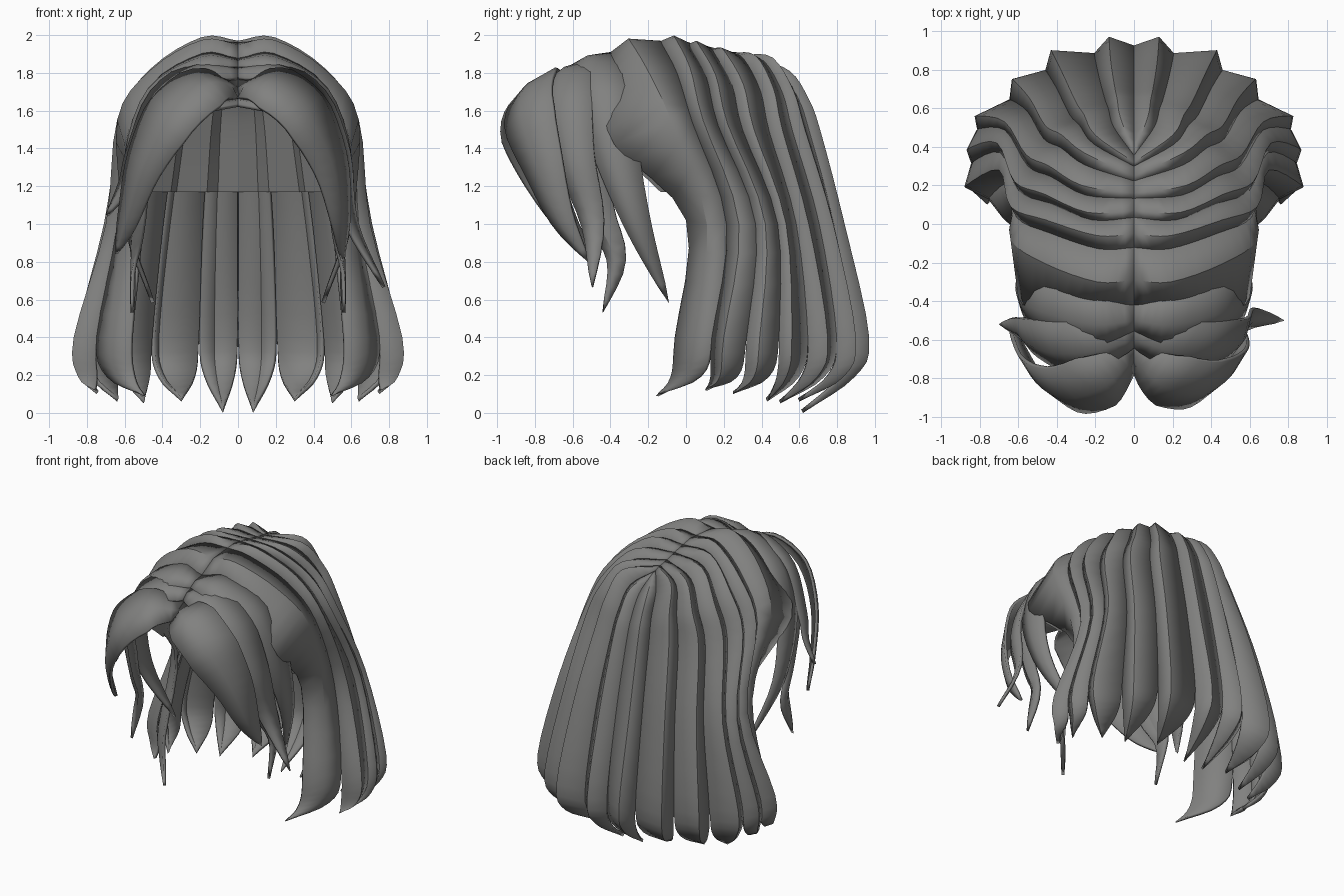
import bpy, bmesh, math
from mathutils import Vector as V

if "Cube" in bpy.data.objects:
    bpy.data.objects.remove(bpy.data.objects["Cube"])

hair = bpy.data.materials.new("dark grey hair")
hair.diffuse_color = (0.22, 0.22, 0.215, 1)
hair.use_nodes = True
hair.node_tree.nodes["Principled BSDF"].inputs["Base Color"].default_value = hair.diffuse_color


def spline(points, per=4):
    """Smooth path through the control points."""
    p = [V(q) for q in points]
    p = [p[0] * 2 - p[1]] + p + [p[-1] * 2 - p[-2]]
    out = []
    for i in range(1, len(p) - 2):
        a, b, c, d = p[i - 1:i + 3]
        for j in range(per):
            t = j / per
            out.append(0.5 * (2 * b + (c - a) * t + (2 * a - 5 * b + 4 * c - d) * t * t
                              + (3 * b - a - 3 * c + d) * t ** 3))
    return out + [p[-2]]


def inward(p):
    return (V((0, -0.05, min(p.z, 1.25))) - p).normalized()


def rounded(ctrl):
    """Add a bulged point between crown and shoulder."""
    c = [V(q) for q in ctrl]
    m = (c[1] + c[2]) / 2
    return c[:2] + [m - inward(m) * 0.17 * (c[2] - c[1]).length_squared] + c[2:]


def loft(name, rails, thickness=0.02, flip=False):
    """Skin between neighbouring rails and give it an inner side."""
    bm = bmesh.new()
    sx = -1 if flip else 1
    grid = [[bm.verts.new((sx * p.x, p.y, p.z)) for p in rail] for rail in rails]
    for a, b in zip(grid, grid[1:]):
        for i in range(len(a) - 1):
            bm.faces.new((a[i], a[i + 1], b[i + 1], b[i]))
    bmesh.ops.remove_doubles(bm, verts=bm.verts, dist=0.0005)
    bm.normal_update()
    score = sum(f.normal.dot(-inward(f.calc_center_median())) * f.calc_area() for f in bm.faces)
    if score < 0:
        bmesh.ops.reverse_faces(bm, faces=bm.faces)
    me = bpy.data.meshes.new(name)
    bm.to_mesh(me)
    bm.free()
    me.materials.append(hair)
    ob = bpy.data.objects.new(name, me)
    bpy.context.collection.objects.link(ob)
    if thickness:
        mod = ob.modifiers.new("inner side", 'SOLIDIFY')
        mod.thickness = thickness
        mod.offset = -1
    for o in bpy.context.selected_objects:
        o.select_set(False)
    bpy.context.view_layer.objects.active = ob
    ob.select_set(True)
    bpy.ops.object.shade_smooth_by_angle(angle=math.radians(30))


# Ridge of each long lock, back to front: parting, crown, shoulder, middle, rim, tip
ridges = [
    [(0, .37, 1.88), (.07, .55, 1.81), (.10, .71, 1.5), (.12, .84, 1.0), (.13, .97, .4), (.08, .62, .0)],
    [(0, .32, 1.90), (.20, .46, 1.88), (.30, .63, 1.5), (.37, .78, 1.0), (.43, .90, .4), (.30, .60, .06)],
    [(0, .25, 1.91), (.26, .37, 1.89), (.46, .51, 1.5), (.54, .65, 1.0), (.63, .75, .4), (.50, .50, .05)],
    [(0, .16, 1.93), (.27, .20, 1.92), (.56, .36, 1.5), (.67, .53, 1.0), (.82, .56, .4), (.64, .43, .06)],
    [(0, .07, 1.95), (.24, .06, 1.96), (.62, .22, 1.53), (.71, .42, 1.0), (.86, .39, .4), (.75, .25, .10)],
    [(0, -.05, 1.97), (.19, -.06, 1.99), (.64, .09, 1.55), (.70, .28, 1.0), (.87, .20, .4), (.76, .10, .12)],
    [(0, -.29, 1.95), (.19, -.30, 1.975), (.64, -.08, 1.55), (.62, .11, 1.0), (.68, .04, .4), (.50, -.16, .09)],
]
# Edge that frames the face
face_edge = [(0, -.42, 1.88), (.2, -.41, 1.89), (.60, -.38, 1.42), (.52, 0, 1.02), (.57, -.06, .4)]
depth = [.0, .03, .035, .04, .065]


def valley(a, b):
    """Groove between two ridges, close to the rear one; shallow at the sides."""
    out = []
    for p, q, d in zip(a[:5], b[:5], depth):
        m = V(p).lerp(V(q), 0.3)
        if a[4][0] > 0.8 and b[4][0] > 0.8 and d > 0.037:
            d *= 0.45
        out.append(m + inward(m) * d)
    return out


mirrored = [(-x, y, z) for x, y, z in ridges[0]]
grooves = [[V((0, p.y + .02, p.z)) for p in valley(mirrored, ridges[0])]]
grooves += [valley(a, b) for a, b in zip(ridges, ridges[1:])]
grooves.append([V(p) for p in face_edge])

# Long locks, each a pleat narrowing to a point
for k, ridge in enumerate(ridges):
    tip = V(ridge[5])
    rails = []
    for ctrl in (grooves[k], ridge[:5], grooves[k + 1]):
        low = V(ctrl[4]).lerp(tip, 0.22)
        low.z = 0.19
        rails.append(spline(rounded(ctrl) + [low, tip]))
    for flip in (False, True):
        loft(f"long_lock_{k}_{'left' if flip else 'right'}", rails, flip=flip)

# Inner cap under the locks, ending at a level rim
cap = []
for k, g in enumerate(grooves):
    for c in [g] + ([ridges[k]] if k < len(ridges) else []):
        c = [V(q) for q in c]
        low = c[2].lerp(c[3], (c[2].z - 1.17) / (c[2].z - c[3].z))
        cap.append([V((p.x * .94, p.y * .95, 1.17 + max(0, p.z - 1.17) * .95))
                    for p in spline(rounded(c[:3]) + [low])])
for flip in (False, True):
    loft("inner_cap_" + ("left" if flip else "right"), cap, 0, flip)


def ribbon(name, path, width, flip=False, bulge=0.03):
    """Fringe lock: a ridged ribbon along a path, pointed at its end."""
    c = spline(path)
    n = len(c) - 1
    rails = [[], [], []]
    for i, p in enumerate(c):
        t = i / n
        tan = (c[min(i + 1, n)] - c[max(i - 1, 0)]).normalized()
        out = (p - V((0, -.3, 1.25))).normalized()
        side = tan.cross(out).normalized()
        w = width * min(1, 0.45 + 2.2 * t) * min(1, 1.8 * (1 - t)) ** 0.8
        back = out * bulge * w / width
        rails[0].append(p + side * w - back)
        rails[1].append(p + side * w * 0.15)
        rails[2].append(p - side * w - back)
    # keep the root of the lock on its own side of the parting
    for r in rails:
        r[0].x = 0
        for q in r[1:5]:
            q.x = max(q.x, 0)
    loft(name, rails, 0.02, flip)


third = [(0, -.49, 1.87), (.2, -.50, 1.89), (.48, -.43, 1.72), (.60, -.37, 1.38), (.60, -.25, .98), (.46, -.09, .58)]
second = [(0, -.59, 1.82), (.2, -.64, 1.83), (.43, -.65, 1.67), (.57, -.60, 1.35)]
bang = [(0, -.69, 1.73), (.16, -.82, 1.76), (.37, -.86, 1.61), (.51, -.78, 1.33)]
wisp = [(.35, -.60, 1.66), (.53, -.57, 1.4), (.56, -.47, 1.05), (.57, -.37, .8), (.57, -.44, .53)]

# Temple locks and thin wisps, alike on both sides
for flip in (False, True):
    s = "left" if flip else "right"
    ribbon("temple_lock_" + s, third, 0.16, flip)
    ribbon("wisp_" + s, wisp, 0.10, flip)

# Swept fringe, with different ends on each side
ribbon("upper_fringe_right", second + [(.62, -.50, 1.0), (.78, -.5, .67)], 0.15)
ribbon("upper_fringe_left", second + [(.62, -.55, 1.2), (.70, -.52, 1.05)], 0.15, True)
ribbon("front_fringe_right", bang + [(.56, -.67, 1.03), (.56, -.52, .80)], 0.18)
ribbon("front_fringe_left", bang[:2] + [(.37, -.89, 1.59), (.52, -.81, 1.32), (.60, -.66, 1.03), (.65, -.51, .84)],
       0.18, True)
